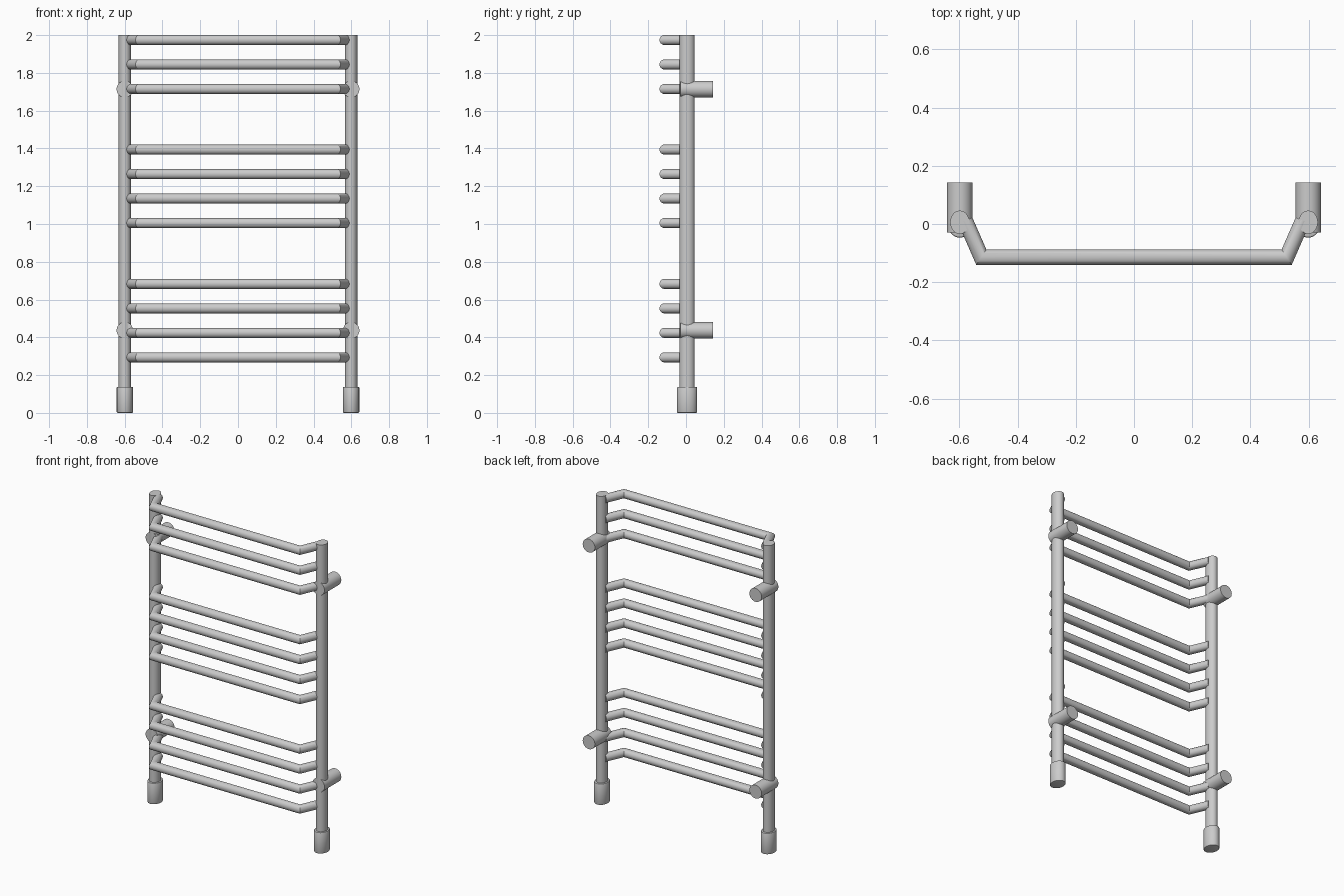
import bpy, bmesh, math
from mathutils import Vector, Matrix

if "Cube" in bpy.data.objects:
    bpy.data.objects.remove(bpy.data.objects["Cube"])

POST_X, POST_Y = 0.599, 0.006


def finish(bm, name):
    bmesh.ops.recalc_face_normals(bm, faces=bm.faces)
    me = bpy.data.meshes.new(name)
    bm.to_mesh(me)
    bm.free()
    ob = bpy.data.objects.new(name, me)
    bpy.context.collection.objects.link(ob)
    bpy.ops.object.select_all(action='DESELECT')
    ob.select_set(True)
    bpy.context.view_layer.objects.active = ob
    bpy.ops.object.shade_smooth_by_angle(angle=math.radians(35))
    return ob


def upright(name, x, rx, ry, z0, z1, bevel=0.0):
    """Capped elliptical tube standing along z."""
    bm = bmesh.new()
    m = Matrix.Translation((x, POST_Y, (z0 + z1) / 2)) @ Matrix.Diagonal((rx, ry, z1 - z0, 1))
    bmesh.ops.create_cone(bm, cap_ends=True, segments=40, radius1=1, radius2=1, depth=1, matrix=m)
    if bevel:
        rims = [e for e in bm.edges if abs(e.verts[0].co.z - e.verts[1].co.z) < 1e-5]
        bmesh.ops.bevel(bm, geom=rims, offset=bevel, segments=2, affect='EDGES', profile=0.5)
    return finish(bm, name)


def sweep(name, pts, z, r, n=24):
    """Round bar along a horizontal path with mitred corners."""
    bm = bmesh.new()
    pts = [Vector((x, y, z)) for x, y in pts]
    dirs = [(b - a).normalized() for a, b in zip(pts, pts[1:])]
    rings = []
    for i, p in enumerate(pts):
        d0, d1 = dirs[max(i - 1, 0)], dirs[min(i, len(dirs) - 1)]
        t = (d0 + d1).normalized()
        side = Vector((-t.y, t.x, 0)) / t.dot(d1)
        rings.append([bm.verts.new(p + r * (side * math.cos(a) + Vector((0, 0, math.sin(a)))))
                      for a in (2 * math.pi * k / n for k in range(n))])
    for a, b in zip(rings, rings[1:]):
        for k in range(n):
            j = (k + 1) % n
            bm.faces.new((a[k], a[j], b[j], b[k]))
    bm.faces.new(rings[0])
    bm.faces.new(rings[-1])
    return finish(bm, name)


# side posts with feet and wall brackets
for side, s in (("left", -1), ("right", 1)):
    x = s * POST_X
    upright(f"{side}_post", x, 0.033, 0.040, 0.01, 2.0)
    upright(f"{side}_foot", x, 0.043, 0.053, 0.0, 0.138, 0.005)
    for level, z in (("lower", 0.437), ("upper", 1.714)):
        sweep(f"{side}_{level}_wall_bracket", [(x, -0.03), (x, 0.142)], z, 0.0437, 32)

# bent rails in three groups
rail_path = [(-0.58, 0.012), (-0.525, -0.114), (0.525, -0.114), (0.58, 0.012)]
for group, start, count in (("lower", 0.294, 4), ("middle", 1.005, 4), ("upper", 1.715, 3)):
    for i in range(count):
        sweep(f"{group}_rail_{i + 1}", rail_path, start + 0.1297 * i, 0.0265)
